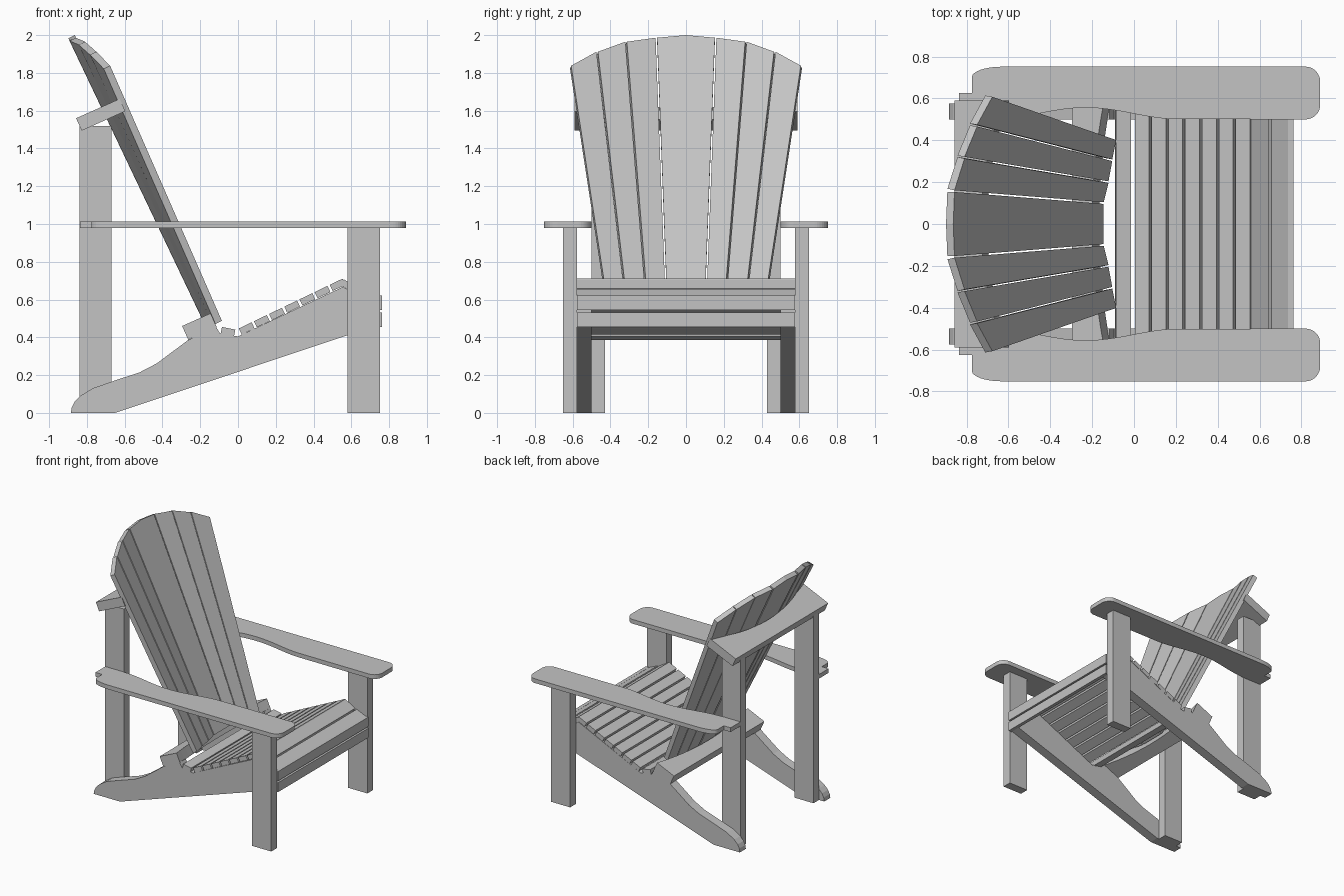
import bpy, bmesh
from math import sin, cos, pi, radians
from mathutils import Vector

cube = bpy.data.objects.get("Cube")
if cube:
    bpy.data.objects.remove(cube, do_unlink=True)

wood = bpy.data.materials.new("grey_wood")
wood.use_nodes = True
GREY = (0.55, 0.55, 0.55, 1)
wood.diffuse_color = GREY
wood.node_tree.nodes["Principled BSDF"].inputs["Base Color"].default_value = GREY

X, Y, Z = Vector((1, 0, 0)), Vector((0, 1, 0)), Vector((0, 0, 1))


def board(name, corners, depth):
    """Solid board from a flat outline of 3D corners, thickened by a depth vector."""
    bm = bmesh.new()
    near = [bm.verts.new(c) for c in corners]
    far = [bm.verts.new(Vector(c) + depth) for c in corners]
    bm.faces.new(near)
    bm.faces.new(far[::-1])
    for i in range(len(near)):
        j = (i + 1) % len(near)
        bm.faces.new((near[i], far[i], far[j], near[j]))
    bmesh.ops.recalc_face_normals(bm, faces=bm.faces)
    mesh = bpy.data.meshes.new(name)
    bm.to_mesh(mesh)
    bm.free()
    mesh.materials.append(wood)
    obj = bpy.data.objects.new(name, mesh)
    bpy.context.collection.objects.link(obj)
    return obj


def box(name, x0, x1, y0, y1, z0, z1):
    corners = [(x0, y0, z0), (x1, y0, z0), (x1, y1, z0), (x0, y1, z0)]
    return board(name, corners, Z * (z1 - z0))


def arc(cx, cy, rx, ry, start, end, n=8):
    angles = [radians(start + (end - start) * i / n) for i in range(n + 1)]
    return [(cx + rx * cos(a), cy + ry * sin(a)) for a in angles]


RAIL_IN, RAIL_OUT = 0.5, 0.577
SLAT_T = 0.036

# Side rail profile: rounded foot, swept rear, seat slope and front nose
rail = [(-0.65, 0), (-0.885, 0), (-0.88, 0.03), (-0.865, 0.06), (-0.835, 0.09),
        (-0.77, 0.13), (-0.65, 0.172), (-0.52, 0.215), (-0.43, 0.262), (-0.265, 0.385),
        (-0.118, 0.458), (-0.095, 0.42), (0, 0.405), (0.555, 0.667),
        (0.64, 0.617), (0.735, 0.582), (0.735, 0.463)]

# Arm outline: rounded front, waisted inner edge, notch by the rear post
arm = arc(0.82, 0.68, 0.07, 0.072, 0, 90)
arm += arc(-0.63, 0.702, 0.145, 0.05, 90, 180)
arm += [(-0.775, 0.625), (-0.836, 0.625), (-0.836, 0.5), (-0.68, 0.5)]
arm += [(-0.68 + 0.05 * i, 0.5 + 0.056 * sin(pi * i / 18) ** 2) for i in range(1, 18)]
arm += arc(0.82, 0.57, 0.07, 0.07, 270, 360)

for side, s in (("left", 1), ("right", -1)):
    board(side + "_side_rail", [(x, s * RAIL_IN, z) for x, z in rail],
          Y * s * (RAIL_OUT - RAIL_IN))
    board(side + "_arm", [(x, s * y, 0.978) for x, y in arm], Z * 0.034)
    box(side + "_front_leg", 0.58, 0.752, s * RAIL_OUT, s * 0.65, 0, 0.978)
    box(side + "_rear_post", -0.838, -0.67, s * 0.43, s * RAIL_IN, 0, 1.52)


# Seat slats, each given by the two ends of its top surface
def seat_slat(name, x0, z0, x1, z1):
    down = Vector((z1 - z0, 0, x0 - x1)).normalized() * SLAT_T
    corners = [(x0, -RAIL_OUT, z0), (x1, -RAIL_OUT, z1),
               (x1, RAIL_OUT, z1), (x0, RAIL_OUT, z0)]
    board(name, corners, down)


seat_slat("rear_seat_slat", -0.085, 0.455, -0.014, 0.441)
for i in range(7):
    x = 0.004 + 0.0803 * i
    seat_slat("seat_slat", x, 0.445 + 0.48 * x, x + 0.068, 0.445 + 0.48 * (x + 0.068))
seat_slat("upper_nose_slat", 0.56, 0.707, 0.642, 0.658)
seat_slat("lower_nose_slat", 0.657, 0.655, 0.735, 0.62)

# Front aprons
for z in (0.455, 0.545):
    box("front_apron", 0.735, 0.763, -RAIL_OUT, RAIL_OUT, z, z + 0.076)


# Tilted back supports with a hollow front edge that follows the fan
def back_support(name, x, z, width, hollow, half, thick):
    tilt = radians(24)
    along = Vector((cos(tilt), 0, sin(tilt)))
    down = Vector((sin(tilt), 0, -cos(tilt))) * thick
    start = Vector((x, 0, z))
    outline = [(0, half), (0, -half)]
    for i in range(17):
        t = i / 8 - 1
        outline.append((width - hollow * (1 - t * t), t * half))
    board(name, [start + along * u + Y * y for u, y in outline], down)


back_support("upper_back_support", -0.857, 1.56, 0.253, 0.115, 0.59, 0.072)
back_support("lower_back_support", -0.296, 0.46, 0.165, 0.06, RAIL_OUT, 0.08)

# Fan back: seam lines between slats, bottom and top on the front surface
seams = [((-0.145, 0.10, 0.49), (-0.858, 0.157, 1.986)),
         ((-0.122, 0.20, 0.49), (-0.81, 0.317, 1.965)),
         ((-0.104, 0.305, 0.49), (-0.75, 0.470, 1.912)),
         ((-0.085, 0.405, 0.487), (-0.677, 0.612, 1.838))]
seams = [(Vector(a), Vector(b)) for a, b in seams]
BACK_T = 0.038
GAP = Y * 0.004


def flip(v, s):
    return Vector((v.x, v.y * s, v.z))


(low, high) = seams[0]
crown = Vector((high.x - 0.006, 0, 2.0))
centre = [low - GAP, high - GAP, crown, flip(high - GAP, -1), flip(low - GAP, -1)]
board("centre_back_slat", centre, Vector((-0.903, 0, -0.43)) * BACK_T)

for s in (1, -1):
    for (a, b), (c, d) in zip(seams, seams[1:]):
        normal = (c - a).cross(b - a).normalized()
        if normal.x > 0:
            normal = -normal
        quad = [a + GAP, b + GAP, d - GAP, c - GAP]
        board("fan_back_slat", [flip(v, s) for v in quad], flip(normal, s) * BACK_T)
